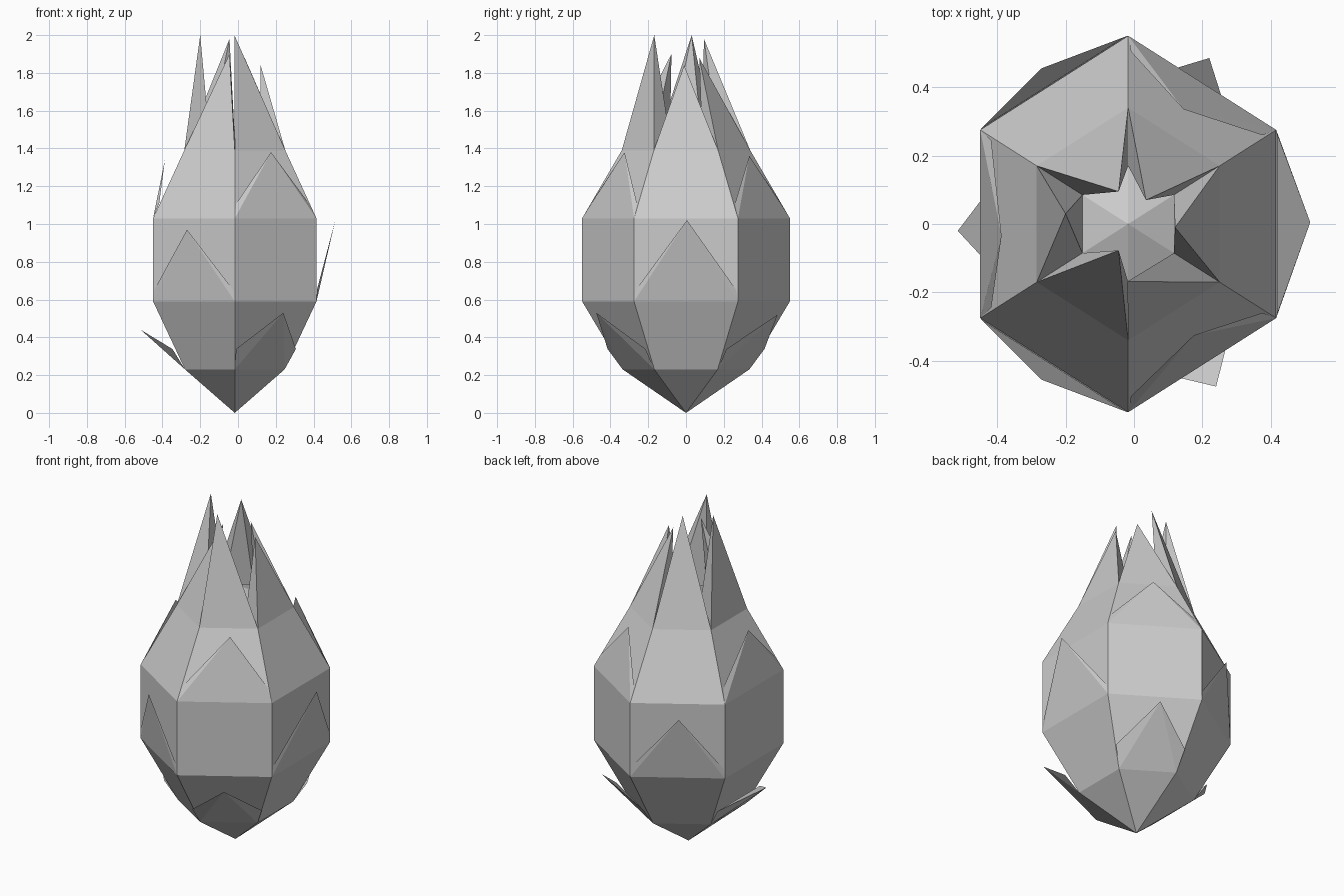
import bpy, bmesh, math
from mathutils import Vector

if "Cube" in bpy.data.objects:
    bpy.data.objects.remove(bpy.data.objects["Cube"])

CX, SQUASH = -0.017, 0.908


def corner(i, r, z):
    """Corner i of a slightly squashed hexagon; corner 0 is at the right, front side."""
    a = math.radians(60 * i - 30)
    return Vector((CX + SQUASH * r * math.cos(a), r * math.sin(a), z))


def make_object(name, verts, faces):
    mesh = bpy.data.meshes.new(name)
    bm = bmesh.new()
    vs = [bm.verts.new(v) for v in verts]
    for f in faces:
        bm.faces.new([vs[i] for i in f])
    bmesh.ops.recalc_face_normals(bm, faces=bm.faces)
    bm.to_mesh(mesh)
    bm.free()
    ob = bpy.data.objects.new(name, mesh)
    bpy.context.collection.objects.link(ob)
    return ob


def spike(name, quad, tip):
    """Four-sided pyramid whose base lies on the bud."""
    faces = [(i, (i + 1) % 4, 4) for i in range(4)] + [(3, 2, 1, 0)]
    return make_object(name, quad + [Vector(tip)], faces)


# Bud body: hexagonal rings closed by a point at both ends
RINGS = [(0.335, 0.23), (0.55, 0.59), (0.55, 1.03), (0.34, 1.39), (0.17, 1.455)]
verts = [corner(i, r, z) for r, z in RINGS for i in range(6)]
n = len(verts)
verts += [Vector((CX, 0, 0)), Vector((CX, 0, 1.52))]
faces = []
for i in range(6):
    j = (i + 1) % 6
    for k in range(len(RINGS) - 1):
        faces.append((6 * k + i, 6 * k + j, 6 * k + 6 + j, 6 * k + 6 + i))
    faces += [(n, j, i), (n + 1, n - 6 + i, n - 6 + j)]
make_object("bud_body", verts, faces)

# Crown petals, one per side (right, back right, back left, left, front left, front right)
CROWN = [(0.12, -0.01, 1.84), (0.035, 0.07, 1.88), (-0.045, 0.095, 1.98),
         (-0.2, 0.03, 2.0), (-0.045, -0.077, 1.9), (-0.019, -0.168, 2.0)]
for i, tip in enumerate(CROWN):
    (r0, z0), (r1, z1) = RINGS[3], RINGS[4]
    quad = [corner(i, r0, z0), corner(i + 1, r0, z0), corner(i + 1, r1, z1), corner(i, r1, z1)]
    spike("crown_petal", quad, tip)

# Outer leaves in three tiers: lower ring, height fraction, bulge, {side: tip}
TIERS = [
    ("lower_leaf", 0, 0.30, 0.02, {1: (0.22, 0.485, 0.52), 3: (-0.515, -0.02, 0.44), 5: (0.24, -0.475, 0.53)}),
    ("middle_leaf", 1, 0.14, 0.003, {0: (0.515, 0.005, 1.02), 2: (-0.27, 0.455, 0.96), 4: (-0.27, -0.455, 0.97)}),
    ("upper_leaf", 2, 0.22, 0.005, {1: (0.145, 0.335, 1.36), 3: (-0.387, -0.035, 1.34), 5: (0.175, -0.325, 1.38)}),
]
for name, k, f, bulge, tips in TIERS:
    (r0, z0), (r1, z1) = RINGS[k], RINGS[k + 1]
    r, z = r0 + (r1 - r0) * f + bulge, z0 + (z1 - z0) * f
    for i, tip in tips.items():
        a, b = corner(i, r, z), corner(i + 1, r, z)
        quad = [corner(i, r0, z0), corner(i + 1, r0, z0), b.lerp(a, 0.02), a.lerp(b, 0.02)]
        spike(name, quad, tip)
